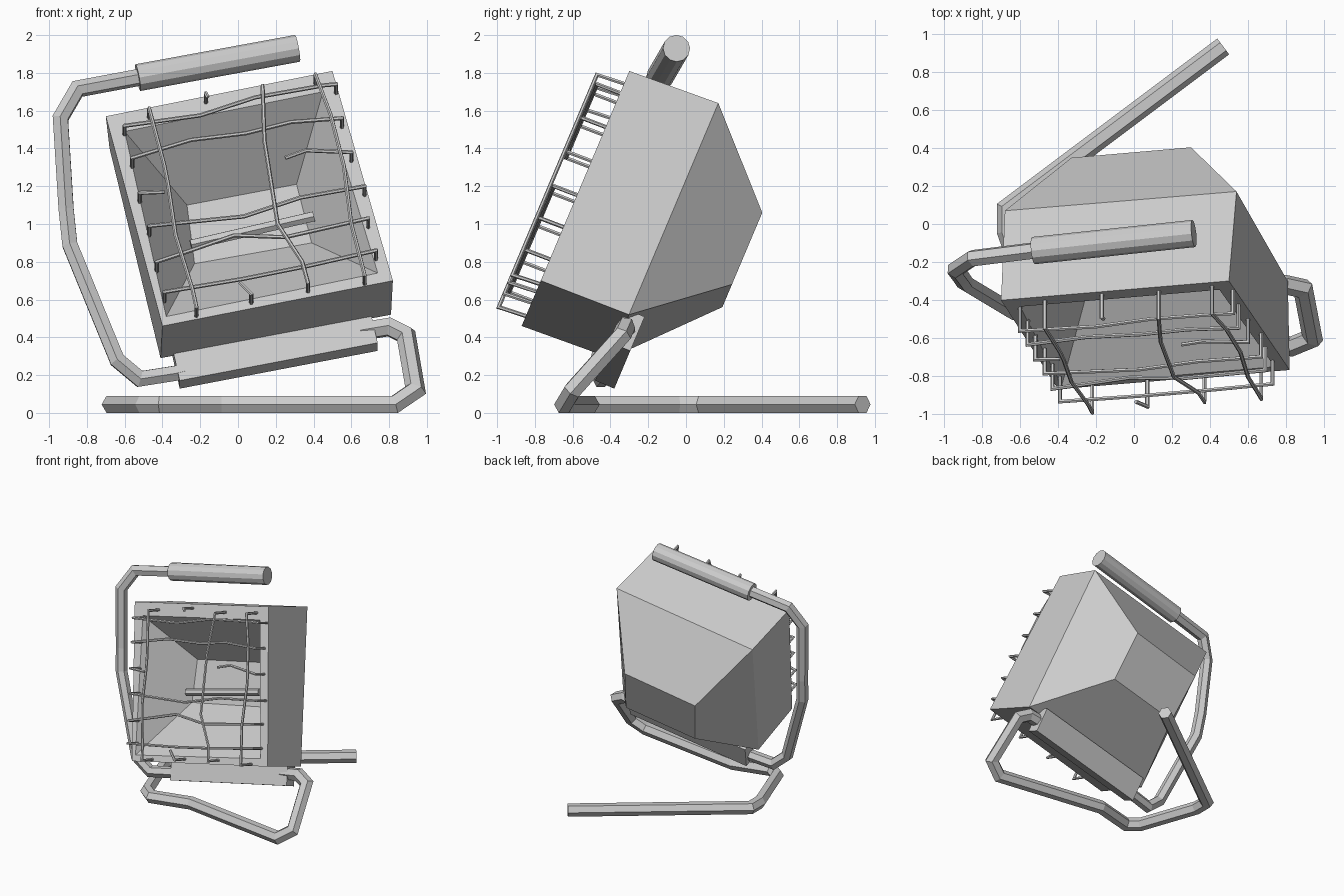
import bpy
import bmesh
import math
from mathutils import Vector, Matrix
from mathutils.geometry import intersect_line_plane

default_cube = bpy.data.objects.get("Cube")
if default_cube:
    bpy.data.objects.remove(default_cube, do_unlink=True)

grey = bpy.data.materials.new("plain grey")
grey.use_nodes = True
grey_value = (0.6, 0.6, 0.6, 1)
grey.diffuse_color = grey_value
grey.node_tree.nodes["Principled BSDF"].inputs["Base Color"].default_value = grey_value

# The lamp leans back: its rim lies in a plane with this normal and up direction
NORMAL = Vector((0, -0.921, 0.389))
UP = Vector((0, 0.389, 0.921))
RIM_TOP = Vector((0.5, -0.3, 1.81))


def on_plane(x, z, height):
    """Point at x, z lying the given height in front of the rim plane."""
    y = RIM_TOP.y + (NORMAL.z * (z - RIM_TOP.z) - height) / -NORMAL.y
    return Vector((x, y, z))


def finish(name, bm):
    bmesh.ops.recalc_face_normals(bm, faces=bm.faces[:])
    mesh = bpy.data.meshes.new(name)
    bm.to_mesh(mesh)
    bm.free()
    mesh.materials.append(grey)
    obj = bpy.data.objects.new(name, mesh)
    bpy.context.collection.objects.link(obj)
    return obj


def loft(name, rings):
    """Skin a row of equal rings and cap both ends."""
    bm = bmesh.new()
    rows = [[bm.verts.new(point) for point in ring] for ring in rings]
    for lower, upper in zip(rows, rows[1:]):
        for i in range(len(lower)):
            j = (i + 1) % len(lower)
            bm.faces.new((lower[i], lower[j], upper[j], upper[i]))
    bm.faces.new(rows[0][::-1])
    bm.faces.new(rows[-1])
    return finish(name, bm)


def tube(name, points, radius, sides=6):
    """Sweep a polygon along a path with mitred corners."""
    points = [Vector(p) for p in points]
    steps = [(b - a).normalized() for a, b in zip(points, points[1:])]
    side = steps[0].cross(Vector((0, 0, 1)))
    if side.length < 0.1:
        side = Vector((1, 0, 0))
    side.normalize()
    over = side.cross(steps[0]).normalized()
    ring = []
    for i in range(sides):
        angle = math.tau * i / sides
        ring.append(points[0] + radius * (math.cos(angle) * side + math.sin(angle) * over))
    rings = [ring]
    for i, step in enumerate(steps):
        following = steps[min(i + 1, len(steps) - 1)]
        mitre = (step + following).normalized()
        ring = [intersect_line_plane(p, p + step, points[i + 1], mitre) for p in ring]
        rings.append(ring)
    return loft(name, rings)


# Housing: reflector floor, inner rim, outer rim, box rear, tapered back
housing_rings = [
    (-0.40, [(-0.27, 1.10), (0.31, 1.21), (0.39, 0.90), (-0.23, 0.79)]),
    (0.0, [(-0.60, 1.49), (0.45, 1.70), (0.74, 0.74), (-0.38, 0.51)]),
    (0.0, [(-0.70, 1.57), (0.50, 1.81), (0.82, 0.70), (-0.40, 0.46)]),
    (-0.5, [(-0.68, 1.40), (0.54, 1.64), (0.81, 0.52), (-0.41, 0.29)]),
    (-0.94, [(-0.33, 0.93), (0.30, 1.06), (0.40, 0.68), (-0.22, 0.56)]),
]
loft("lamp_housing", [[on_plane(x, z, height) for x, z in ring]
                      for height, ring in housing_rings])

# Bulb lying across the reflector
tube("bulb", [on_plane(-0.25, 0.89, -0.32), on_plane(0.40, 1.04, -0.32)], 0.03)

# Mounting bracket under the housing
tilt = math.radians(11.7)
across = Vector((math.cos(tilt), 0, 0)) + math.sin(tilt) * UP
upward = NORMAL.cross(across) * -1
axes = Matrix((across, NORMAL, upward)).transposed().to_4x4()
bm = bmesh.new()
bmesh.ops.create_cube(bm, size=1, matrix=Matrix.Translation((0.195, -0.35, 0.34))
                      @ axes @ Matrix.Diagonal((1.07, 0.11, 0.2, 1)))
finish("mounting_bracket", bm)

# Carrying handle on the right side, with its grip
grip_start = Vector((-0.53, -0.14, 1.775))
handle = [(-0.25, -0.41, 0.23), (-0.33, -0.42, 0.21), (-0.52, -0.45, 0.18),
          (-0.64, -0.46, 0.28), (-0.89, -0.31, 0.89), (-0.91, -0.28, 1.08),
          (-0.94, -0.24, 1.56), (-0.85, -0.18, 1.715), grip_start]
tube("carrying_handle", handle, 0.046)
tube("handle_grip", [grip_start, (0.315, -0.05, 1.93)], 0.072, sides=12)

# Floor stand: long rear leg, front leg and the riser to the bracket
stand = [(0.47, 0.935, 0.045), (-0.67, 0.08, 0.045), (-0.67, -0.04, 0.045),
         (-0.50, -0.52, 0.045), (-0.41, -0.59, 0.045), (-0.09, -0.51, 0.045),
         (0.83, -0.645, 0.045), (0.94, -0.60, 0.12), (0.89, -0.34, 0.41),
         (0.80, -0.32, 0.455), (0.65, -0.32, 0.43)]
tube("floor_stand", stand, 0.052)


# Guard wires: each path is bent back into the rim where it is rooted
def guard_wire(name, path, height, rooted=(True, True)):
    points = [on_plane(x, z, height) for x, z in path]
    roots = [on_plane(x, z - 0.05, -0.01) for x, z in (path[0], path[-1])]
    if rooted[0]:
        points.insert(0, roots[0])
    if rooted[1]:
        points.append(roots[1])
    tube(name, points, 0.011)


upright_wires = [
    [(-0.47, 1.61), (-0.39, 1.31), (-0.37, 1.21), (-0.33, 0.94), (-0.24, 0.65), (-0.22, 0.56)],
    [(0.13, 1.73), (0.14, 1.44), (0.21, 1.0), (0.34, 0.8), (0.37, 0.69)],
    [(0.41, 1.79), (0.49, 1.58), (0.56, 1.31), (0.6, 1.0), (0.65, 0.81), (0.67, 0.73)],
]
cross_wires = [
    [(-0.6, 1.52), (-0.2, 1.575), (0.09, 1.67), (0.46, 1.735), (0.52, 1.74)],
    [(-0.56, 1.35), (-0.25, 1.445), (0.04, 1.48), (0.28, 1.54), (0.55, 1.56)],
    [(-0.47, 0.99), (0.03, 1.04), (0.33, 1.14), (0.67, 1.2)],
    [(-0.43, 0.8), (-0.25, 0.86), (-0.02, 0.94), (0.25, 0.93), (0.69, 1.03)],
    [(-0.39, 0.64), (0.03, 0.71), (0.38, 0.78), (0.73, 0.86)],
]
for path in upright_wires:
    guard_wire("upright_guard_wire", path, 0.15)
for path in cross_wires:
    guard_wire("cross_guard_wire", path, 0.13)

# Snapped wires, rooted at one end only
only_start = (True, False)
guard_wire("snapped_wire_right", [(-0.52, 1.165), (-0.39, 1.17)], 0.13, only_start)
guard_wire("snapped_wire_left", [(0.6, 1.38), (0.36, 1.39), (0.25, 1.35)], 0.13, only_start)
guard_wire("snapped_wire_top", [(-0.17, 1.69), (-0.16, 1.67)], 0.13, only_start)
guard_wire("snapped_wire_bottom", [(0.07, 0.63), (0.01, 0.69)], 0.15, only_start)
